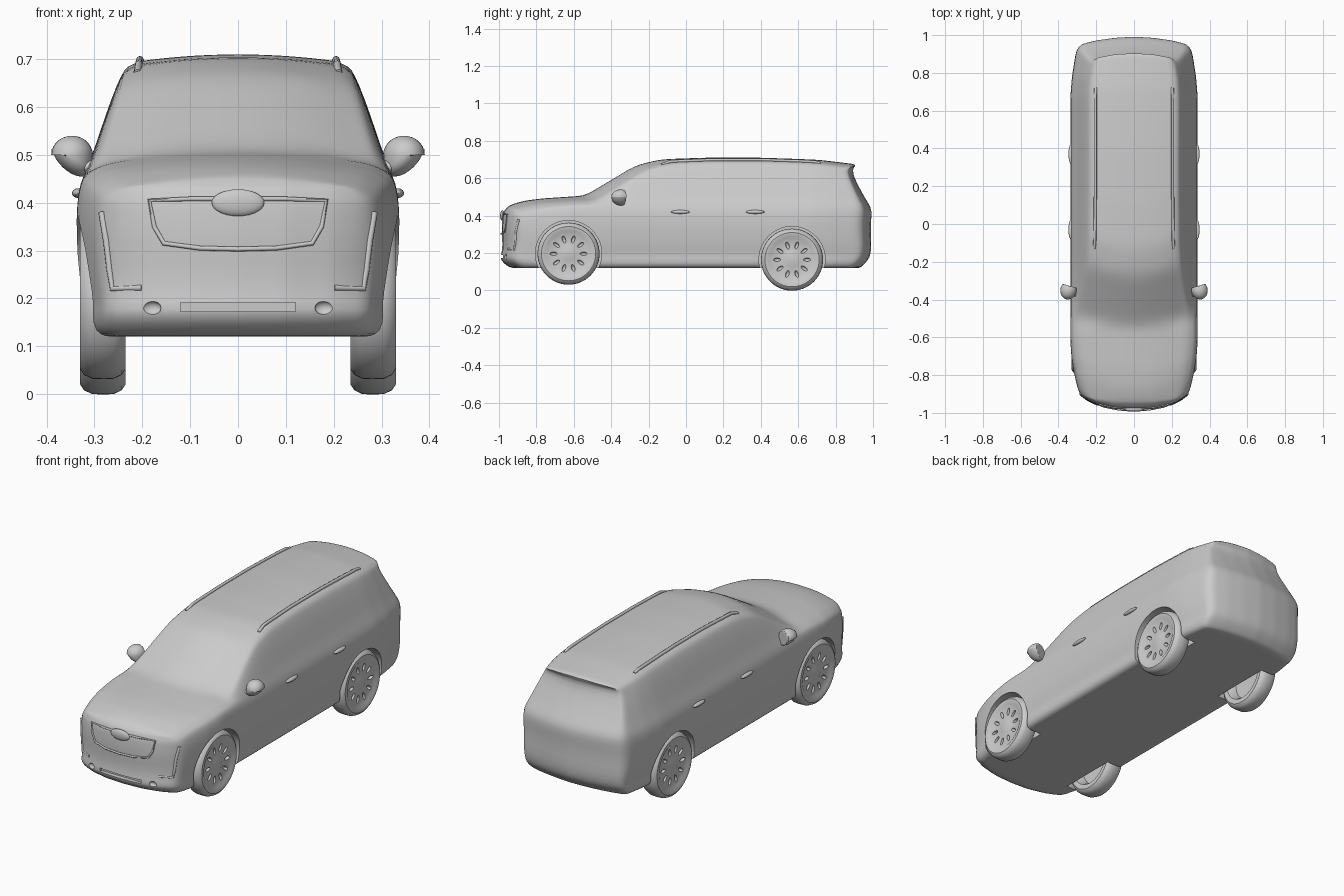
import bpy, bmesh, math
from mathutils import Vector, Matrix

cube = bpy.data.objects.get("Cube")
if cube:
    bpy.data.objects.remove(cube, do_unlink=True)

grey = bpy.data.materials.new("plain grey")
grey.use_nodes = True
grey.diffuse_color = (0.6, 0.6, 0.6, 1)
grey.node_tree.nodes["Principled BSDF"].inputs["Base Color"].default_value = (0.6, 0.6, 0.6, 1)


def lerp_table(table, v):
    """Piecewise linear lookup in a list of (key, value) pairs."""
    if v <= table[0][0]:
        return table[0][1]
    for (a, p), (b, q) in zip(table, table[1:]):
        if v <= b:
            return p + (q - p) * (v - a) / (b - a)
    return table[-1][1]


def make(name, bm):
    bmesh.ops.recalc_face_normals(bm, faces=bm.faces)
    mesh = bpy.data.meshes.new(name)
    bm.to_mesh(mesh)
    bm.free()
    mesh.materials.append(grey)
    obj = bpy.data.objects.new(name, mesh)
    bpy.context.collection.objects.link(obj)
    return obj


def activate(obj):
    bpy.ops.object.select_all(action='DESELECT')
    obj.select_set(True)
    bpy.context.view_layer.objects.active = obj


def smooth(obj, angle=35):
    activate(obj)
    bpy.ops.object.shade_smooth_by_angle(angle=math.radians(angle))


def carve(obj, cutter):
    activate(obj)
    mod = obj.modifiers.new("cut", 'BOOLEAN')
    mod.object = cutter
    mod.solver = 'EXACT'
    bpy.ops.object.modifier_apply(modifier=mod.name)
    bpy.data.objects.remove(cutter, do_unlink=True)


def ellipsoid(bm, centre, size, rot=Matrix()):
    m = Matrix.Translation(centre) @ rot @ Matrix.Diagonal((*size, 1))
    return bmesh.ops.create_uvsphere(bm, u_segments=24, v_segments=14, radius=1, matrix=m)["verts"]


def tube(name, points, radius, closed=False):
    """Thin round trim following a path."""
    curve = bpy.data.curves.new(name, 'CURVE')
    curve.dimensions = '3D'
    curve.bevel_depth = radius
    curve.bevel_resolution = 2
    curve.use_fill_caps = True
    spline = curve.splines.new('POLY')
    spline.points.add(len(points) - 1)
    for p, co in zip(spline.points, points):
        p.co = (*co, 1)
    spline.use_cyclic_u = closed
    curve.materials.append(grey)
    obj = bpy.data.objects.new(name, curve)
    bpy.context.collection.objects.link(obj)
    activate(obj)
    bpy.ops.object.convert(target='MESH')
    smooth(bpy.context.object, 50)


# Body shape: side sections (half width, height), end profiles and plan rounding
LOWER = [(.295, .12), (.318, .13), (.323, .165), (.319, .19), (.332, .24),
         (.338, .33), (.337, .4), (.329, .445)]
CABIN = [(.308, .49), (.288, .55), (.264, .62), (.243, .67), (.232, .685), (.205, .696)]
HOOD = [(.32, .458), (.312, .464), (.302, .47), (.292, .475), (.28, .48), (.26, .485)]
RISE = [(-.54, 0), (-.27, .8), (-.13, .96), (.1, 1)]
NOSE_DROP = [(-1, .05), (-.93, .028), (-.8, .014), (-.55, 0)]
TAIL_DROP = [(.4, 0), (.75, .012), (1, .035)]
WIDTH = [(-1, .87), (-.9, .94), (-.8, .98), (-.65, 1), (.7, 1), (.85, .975), (1, .91)]
FRONT = [(.12, -.93), (.14, -.985), (.165, -.995), (.2, -.985), (.24, -.98), (.3, -.988),
         (.4, -.982), (.43, -.97), (.46, -.94)]
REAR = [(.12, .93), (.15, .97), (.2, .99), (.26, .995), (.3, .975), (.34, .99), (.44, .995),
        (.48, .965), (.62, .89), (.645, .885), (.66, .905)]
FRONT_BOW = [(0, 0), (.1, .006), (.2, .03), (.26, .06), (.3, .1), (.34, .17)]
REAR_BOW = [(0, 0), (.1, .006), (.2, .02), (.28, .04), (.3, .06), (.34, .12)]


def front_y(x, z):
    return lerp_table(FRONT, z) + lerp_table(FRONT_BOW, abs(x))


def rear_y(x, z):
    return lerp_table(REAR, z) - lerp_table(REAR_BOW, abs(x))


def body_point(u, row, y):
    g = lerp_table(RISE, y - .05 * u * u)
    n = len(LOWER)
    if row < n:
        w, z = LOWER[row]
    else:
        (w0, z0), (w1, z1) = HOOD[row - n], CABIN[row - n]
        w, z = w0 + (w1 - w0) * g, z0 + (z1 - z0) * g
    high = min(1, max(0, (z - .3) / .15))
    z -= lerp_table(NOSE_DROP, y) * high
    z -= lerp_table(TAIL_DROP, y) * max(0, (z - .45) / .25)
    z += (.021 - .007 * g) * (1 - u * u) * max(0, row - n + 1) / len(CABIN)
    x = u * w * lerp_table(WIDTH, y)
    if y < -.6:
        y = -.6 + (-.6 - y) / .4 * (front_y(x, z) + .6)
    elif y > .6:
        y = .6 + (y - .6) / .4 * (rear_y(x, z) - .6)
    return Vector((x, y, z))


# Body: a subdivided box shell shaped by the section tables
COLS, ROWS, STEPS = 24, len(LOWER) + len(CABIN) - 1, 40
bm = bmesh.new()
grid = {}


def vert(i, j, k):
    if (i, j, k) not in grid:
        grid[i, j, k] = bm.verts.new(body_point(2 * i / COLS - 1, j, 2 * k / STEPS - 1))
    return grid[i, j, k]


def skin(na, nb, at):
    for a in range(na):
        for b in range(nb):
            bm.faces.new([vert(*at(a, b)), vert(*at(a + 1, b)),
                          vert(*at(a + 1, b + 1)), vert(*at(a, b + 1))])


for end in (0, 1):
    skin(COLS, ROWS, lambda a, b: (a, b, end * STEPS))
    skin(COLS, STEPS, lambda a, b: (a, end * ROWS, b))
    skin(ROWS, STEPS, lambda a, b: (end * COLS, a, b))
body = make("body", bm)
activate(body)
sub = body.modifiers.new("round", 'SUBSURF')
sub.levels = 1
bpy.ops.object.modifier_apply(modifier=sub.name)

# Wheel arches, lower intake and fog lamp pockets cut from the body
AXLES = {"front": (-.628, .197), "rear": (.567, .165)}
for axle_y, axle_z in AXLES.values():
    for side in (-1, 1):
        bm = bmesh.new()
        bmesh.ops.create_cone(bm, cap_ends=True, segments=64, radius1=.177, radius2=.177, depth=.3,
                              matrix=Matrix.Translation((side * .37, axle_y, axle_z))
                              @ Matrix.Rotation(math.pi / 2, 4, 'Y'))
        carve(body, make("arch_cutter", bm))
bm = bmesh.new()
bmesh.ops.create_cube(bm, size=1, matrix=Matrix.Translation((0, -.99, .182))
                      @ Matrix.Diagonal((.24, .05, .018, 1)))
carve(body, make("intake_cutter", bm))
for side in (-1, 1):
    bm = bmesh.new()
    ellipsoid(bm, (side * .18, front_y(.18, .18), .18), (.02, .012, .014))
    carve(body, make("fog_cutter", bm))
smooth(body)


def on_front(points, lift=0):
    return [(x, front_y(x, z) - lift, z) for x, z in points]


# Front trim: grille surround, scoop, lamps
tube("grille_surround", on_front([(-.185, .405), (-.1, .408), (0, .408), (.1, .408), (.185, .405),
                                  (.175, .35), (.155, .315), (.08, .305), (0, .303),
                                  (-.08, .305), (-.155, .315), (-.175, .35)]), .005, True)
bm = bmesh.new()
ellipsoid(bm, (0, front_y(0, .4), .4), (.055, .012, .028))
smooth(make("grille_scoop", bm))
for side, label in ((-1, "right"), (1, "left")):
    tube(label + "_front_lamp", on_front([(side * x, z) for x, z in
         ((.285, .38), (.275, .32), (.268, .26), (.262, .22), (.2, .222))], -.003), .007)

# Roof rails, door handles, mirrors
for side, label in ((-1, "right"), (1, "left")):
    path = [body_point(side, ROWS, -.13 + .9 * t / 20) + Vector((0, 0, -.004 if t in (0, 20) else .003))
            for t in range(21)]
    tube(label + "_roof_rail", path, .008)
    for y, door in ((-.03, "front"), (.37, "rear")):
        bm = bmesh.new()
        ellipsoid(bm, (side * .335, y, .42), (.012, .05, .01))
        smooth(make(f"{label}_{door}_handle", bm))
    bm = bmesh.new()
    shell = ellipsoid(bm, (side * .347, -.35, .5), (.043, .05, .04),
                      Matrix.Rotation(side * .25, 4, 'Z'))
    for v in shell:
        v.co.y = min(v.co.y, -.325 + .3 * (abs(v.co.x) - .35))
        if v.co.z < .5:
            v.co.z += .5 * (abs(v.co.x) - .347)
    ellipsoid(bm, (side * .31, -.36, .475), (.03, .025, .014))
    smooth(make(label + "_mirror", bm))

# Wheels: lathed tyre and disc with ten dimples round the hub
PROFILE = [(0, .322), (.03, .324), (.045, .318), (.115, .322), (.125, .328), (.145, .33), (.157, .322),
           (.165, .305), (.166, .28), (.165, .26), (.157, .243), (.145, .235), (.12, .237),
           (.11, .25), (.1, .28), (0, .285)]
for axle, (axle_y, axle_z) in AXLES.items():
    for side, label in ((-1, "right"), (1, "left")):
        bm = bmesh.new()
        ring = [bm.verts.new((x * side, r, 0)) for r, x in PROFILE]
        edges = [bm.edges.new(pair) for pair in zip(ring, ring[1:])]
        bmesh.ops.spin(bm, geom=ring + edges, cent=(0, 0, 0), axis=(1, 0, 0),
                       angle=math.tau, steps=56)
        bmesh.ops.remove_doubles(bm, verts=bm.verts, dist=.0002)
        bmesh.ops.translate(bm, verts=bm.verts, vec=(0, axle_y, axle_z))
        wheel = make(f"{axle}_{label}_wheel", bm)
        bm = bmesh.new()
        for n in range(10):
            turn = Matrix.Rotation(math.tau * n / 10, 4, 'X')
            hub = Vector((side * .322, axle_y, axle_z))
            ellipsoid(bm, hub + turn @ Vector((0, .08, 0)), (.018, .02, .009), turn)
        carve(wheel, make("dimple_cutter", bm))
        smooth(wheel)
